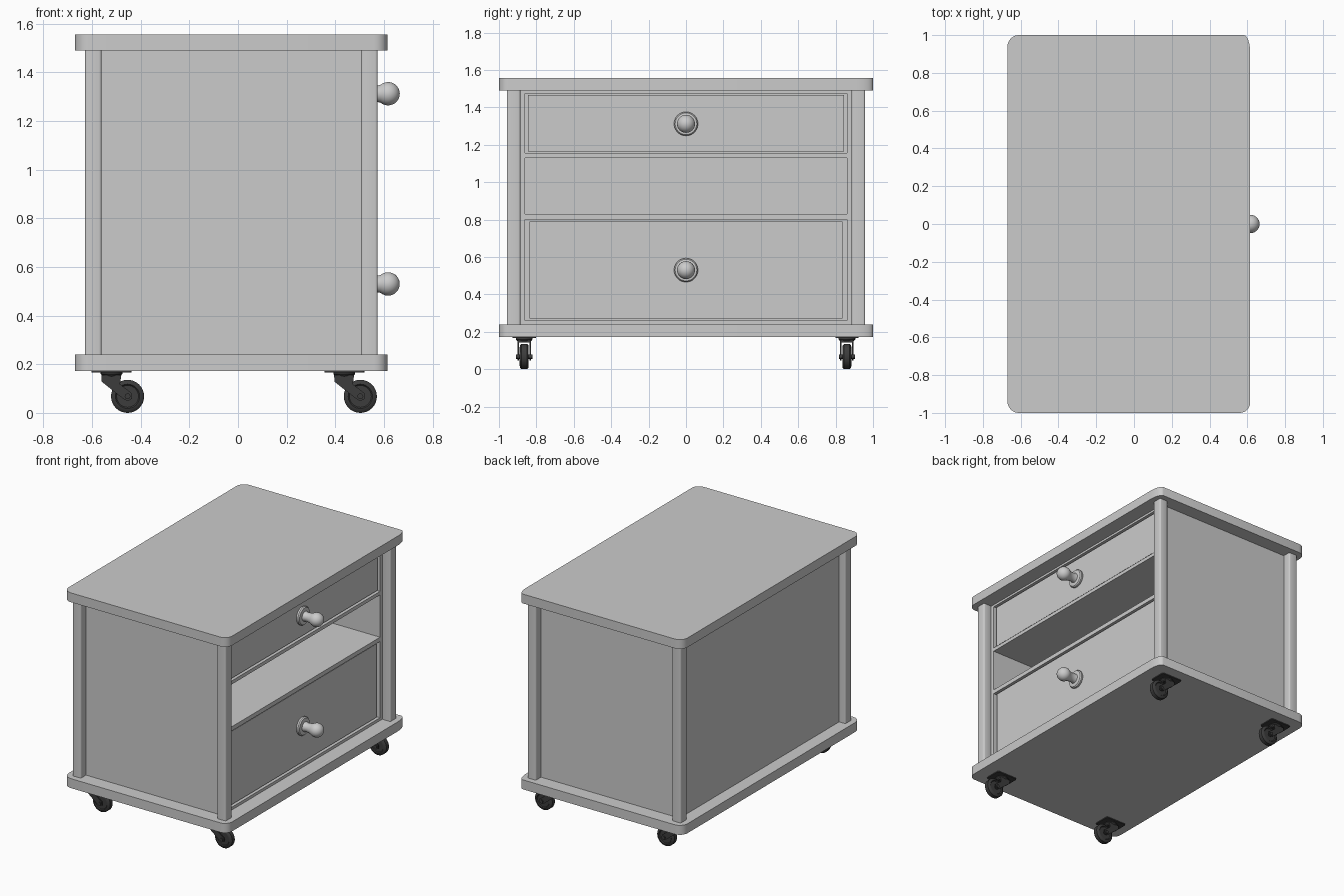
import bpy, bmesh, math
from mathutils import Vector

if "Cube" in bpy.data.objects:
    bpy.data.objects.remove(bpy.data.objects["Cube"])

dark = bpy.data.materials.new("dark_metal")
dark.diffuse_color = (0.045, 0.045, 0.045, 1)
dark.use_nodes = True
dark.node_tree.nodes["Principled BSDF"].inputs["Base Color"].default_value = dark.diffuse_color


def finish(name, bm, mat=None, smooth=False):
    bmesh.ops.recalc_face_normals(bm, faces=bm.faces)
    me = bpy.data.meshes.new(name)
    bm.to_mesh(me)
    bm.free()
    ob = bpy.data.objects.new(name, me)
    bpy.context.collection.objects.link(ob)
    if mat:
        me.materials.append(mat)
    if smooth:
        bpy.ops.object.select_all(action='DESELECT')
        ob.select_set(True)
        bpy.context.view_layer.objects.active = ob
        bpy.ops.object.shade_smooth_by_angle(angle=math.radians(35))
    return ob


def box(name, x, y, z, mat=None, bevel=0):
    """Box from (min, max) ranges; bevel rounds the vertical edges."""
    bm = bmesh.new()
    bmesh.ops.create_cube(bm, size=1)
    for v in bm.verts:
        v.co = Vector([(r[0] + r[1]) / 2 + c * (r[1] - r[0]) for r, c in zip((x, y, z), v.co)])
    if bevel:
        es = [e for e in bm.edges if abs(e.verts[0].co.z - e.verts[1].co.z) > 1e-4]
        bmesh.ops.bevel(bm, geom=es, offset=bevel, segments=3, profile=0.5, affect='EDGES')
    return finish(name, bm, mat, bevel > 0)


def prism(name, pts, vec, mat=None, smooth=False):
    """Extrude a planar outline along a vector."""
    bm = bmesh.new()
    f = bm.faces.new([bm.verts.new(p) for p in pts])
    r = bmesh.ops.extrude_face_region(bm, geom=[f])
    vs = [g for g in r['geom'] if isinstance(g, bmesh.types.BMVert)]
    bmesh.ops.translate(bm, verts=vs, vec=vec)
    return finish(name, bm, mat, smooth)


def lathe(name, profile, origin, axis, seg=32, mat=None):
    """Revolve (distance along axis, radius) points about the x, y or z axis."""
    bm = bmesh.new()
    rot = Vector((0, 0, 1)).rotation_difference(Vector(axis))
    vs = [bm.verts.new(rot @ Vector((r, 0, t)) + Vector(origin)) for t, r in profile]
    es = [bm.edges.new(p) for p in zip(vs, vs[1:])]
    bmesh.ops.spin(bm, geom=vs + es, cent=origin, axis=axis, angle=2 * math.pi,
                   steps=seg, use_duplicate=False)
    bmesh.ops.remove_doubles(bm, verts=bm.verts, dist=1e-5)
    return finish(name, bm, mat, True)


# Top and base boards with rounded corners
def board(name, z0, z1):
    corners = [(0.615, 1, 0.035, 0.09, 0), (-0.67, 1, 0.06, 0.06, 90),
               (-0.67, -1, 0.06, 0.06, 180), (0.615, -1, 0.055, 0.055, 270)]
    pts = []
    for cx, cy, rx, ry, start in corners:
        ox, oy = cx - math.copysign(rx, cx), cy - math.copysign(ry, cy)
        for i in range(7):
            a = math.radians(start + 15 * i)
            pts.append((ox + rx * math.cos(a), oy + ry * math.sin(a), z0))
    prism(name, pts, (0, 0, z1 - z0), smooth=True)


board("base_board", 0.173, 0.24)
board("top_board", 1.49, 1.556)

# Corner posts
for xn, px in (("back", -0.595), ("front", 0.54)):
    for yn, py in (("left", -0.922), ("right", 0.922)):
        box(f"{xn}_{yn}_post", (px - 0.034, px + 0.034), (py - 0.036, py + 0.036),
            (0.238, 1.492), bevel=0.01)

# Carcass: sides, back and horizontal dividers
FRONT = 0.51
for yn, s in (("left", -1), ("right", 1)):
    box(f"{yn}_side_panel", (-0.58, FRONT), sorted((s * 0.862, s * 0.9)), (0.238, 1.492))
box("back_panel", (-0.58, -0.55), (-0.865, 0.865), (0.238, 1.492))
for name, z in (("bottom_rail", (0.238, 0.26)), ("lower_shelf", (0.80, 0.83)),
                ("upper_shelf", (1.13, 1.155)), ("top_rail", (1.475, 1.492))):
    box(name, (-0.555, FRONT), (-0.865, 0.865), z)

# Drawers with tray and turned knob
for name, z0, z1, w, kz in (("lower", 0.27, 0.79, 0.838, 0.53),
                            ("upper", 1.165, 1.465, 0.845, 1.312)):
    box(f"{name}_drawer_front", (0.465, 0.5), (-w, w), (z0, z1))
    box(f"{name}_drawer_floor", (-0.5, 0.467), (-w, w), (z0, z0 + 0.02))
    box(f"{name}_drawer_back", (-0.5, -0.48), (-w, w), (z0, z1 - 0.03))
    for yn, s in (("left", -1), ("right", 1)):
        box(f"{name}_drawer_{yn}_side", (-0.5, 0.467), sorted((s * w, s * (w - 0.02))),
            (z0, z1 - 0.03))
    profile = [(0, 0), (0, 0.06), (0.006, 0.064), (0.016, 0.064), (0.024, 0.058),
               (0.027, 0.034), (0.045, 0.03), (0.065, 0.032)]
    profile += [(0.118 - 0.048 * math.cos(a), 0.048 * math.sin(a))
                for a in (math.radians(50 + 13 * i) for i in range(11))]
    lathe(f"{name}_knob", profile, (0.499, 0, kz), (1, 0, 0))

# Casters: plate, swivel, fork arms, wheel and axle
for xn, px in (("back", -0.52), ("front", 0.437)):
    for yn, py in (("left", -0.865), ("right", 0.86)):
        n, wx, wz = f"{xn}_{yn}_caster", px + 0.066, 0.068
        box(n + "_plate", (px - 0.082, px + 0.082), (py - 0.062, py + 0.062),
            (0.166, 0.175), dark, bevel=0.012)
        lathe(n + "_swivel", [(0, 0), (0, 0.036), (0.01, 0.045), (0.017, 0.045), (0.017, 0)],
              (px, py, 0.15), (0, 0, 1), 20, dark)
        box(n + "_fork_bridge", (px - 0.04, px + 0.035), (py - 0.036, py + 0.036),
            (0.143, 0.155), dark)
        outline = [(px - 0.042, 0.155), (px - 0.04, 0.128), (wx - 0.018, 0.058), (wx, 0.048),
                   (wx + 0.018, 0.058), (wx + 0.016, 0.082), (px + 0.035, 0.118),
                   (px + 0.04, 0.155)]
        for side, s in (("a", -1), ("b", 1)):
            prism(f"{n}_fork_{side}", [(x, py + s * 0.028, z) for x, z in outline],
                  (0, s * 0.008, 0), dark)
        lathe(n + "_wheel", [(-0.018, 0), (-0.018, 0.045), (-0.024, 0.05), (-0.022, 0.06),
                             (-0.014, 0.068), (0.014, 0.068), (0.022, 0.06), (0.024, 0.05),
                             (0.018, 0.045), (0.018, 0)], (wx, py, wz), (0, 1, 0), 32, dark)
        lathe(n + "_axle", [(-0.043, 0), (-0.043, 0.012), (0.043, 0.012), (0.043, 0)],
              (wx, py, wz), (0, 1, 0), 12, dark)
